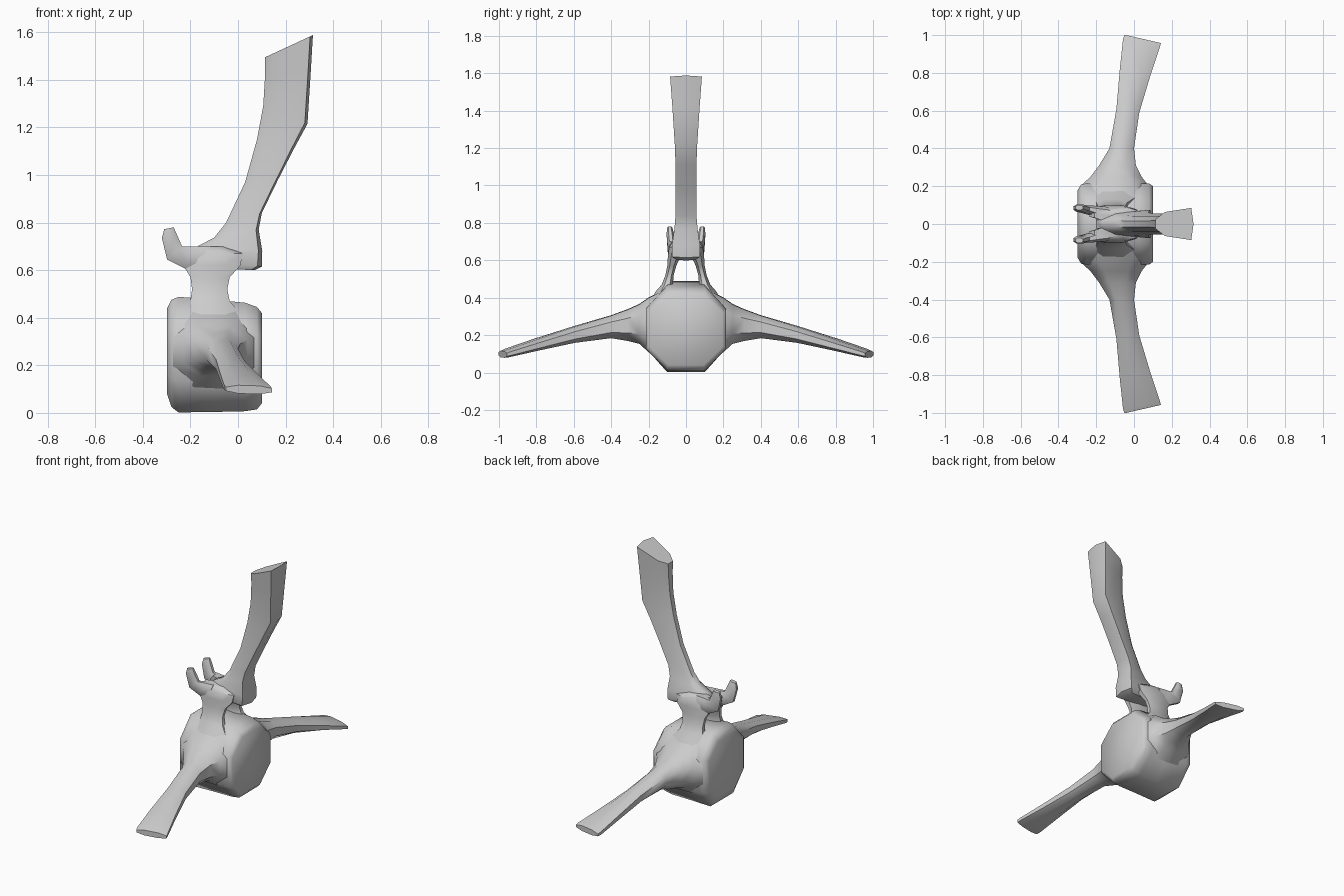
import bpy, bmesh
from mathutils import Vector

cube = bpy.data.objects.get("Cube")
if cube:
    bpy.data.objects.remove(cube, do_unlink=True)

bone = bpy.data.materials.new("bone grey")
bone.use_nodes = True
grey = (0.6, 0.6, 0.6, 1)
bone.diffuse_color = grey
shader = next(n for n in bone.node_tree.nodes if n.type == 'BSDF_PRINCIPLED')
shader.inputs["Base Color"].default_value = grey
shader.inputs["Roughness"].default_value = 0.8

# Unit outlines: an even octagon, and a blade that is thicker at its rear edge
OCTAGON = [(1, .47), (.47, 1), (-.47, 1), (-1, .47),
           (-1, -.47), (-.47, -1), (.47, -1), (1, -.47)]
BLADE = [(1, 0), (.88, 1), (-.5, .75), (-1, .3),
         (-1, -.3), (-.5, -.75), (.88, -1)]


def loft(name, outline, sections, angle=0.75):
    """Skin an outline through sections of (centre, half axis u, half axis v)."""
    bm = bmesh.new()
    rings = []
    for c, u, v in sections:
        c, u, v = Vector(c), Vector(u), Vector(v)
        rings.append([bm.verts.new(c + u * a + v * b) for a, b in outline])
    n = len(outline)
    for lo, hi in zip(rings, rings[1:]):
        for i in range(n):
            j = (i + 1) % n
            bm.faces.new((lo[i], lo[j], hi[j], hi[i]))
    bm.faces.new(rings[0])
    bm.faces.new(rings[-1])
    bmesh.ops.recalc_face_normals(bm, faces=bm.faces)
    mesh = bpy.data.meshes.new(name)
    bm.to_mesh(mesh)
    bm.free()
    mesh.materials.append(bone)
    obj = bpy.data.objects.new(name, mesh)
    bpy.context.collection.objects.link(obj)
    bpy.ops.object.select_all(action='DESELECT')
    obj.select_set(True)
    bpy.context.view_layer.objects.active = obj
    bpy.ops.object.shade_smooth_by_angle(angle=angle)
    return obj


# Spool-shaped body lying along x: position, centre height, half width, half height
body = [(-.298, .26, .18, .18), (-.28, .25, .21, .225), (-.25, .245, .215, .243),
        (-.1, .24, .21, .236), (.03, .235, .215, .228), (.08, .23, .215, .215),
        (.1, .23, .20, .19)]
loft("vertebra_body", OCTAGON,
     [((x, 0, z), (0, w, 0), (0, 0, h)) for x, z, w, h in body], 0.9)

# Tall swept-back spine: front edge x z, rear edge x z, half width
spine = [(-.17, .61, .07, .6, .05), (-.2, .66, .1, .615, .075),
         (-.17, .7, .102, .68, .075), (-.1, .737, .087, .77, .062),
         (-.05, .8, .1, .84, .056), (.03, .97, .168, .98, .055),
         (.08, .115 * 10, .235, 1.11, .056), (.106, 1.29, .292, 1.215, .06),
         (.114, 1.42, .305, 1.42, .073), (.114, 1.495, .315, 1.588, .085)]
loft("spine", BLADE,
     [(((a + c) / 2, 0, (b + d) / 2), ((c - a) / 2, 0, (d - b) / 2), (0, w, 0))
      for a, b, c, d, w in spine])

for side, s in (("left", -1), ("right", 1)):
    # Side wing: y, x range, z range, backward skew of the section
    wing = [(.12, -.29, .09, .07, .44, 0), (.2, -.285, .08, .11, .40, 0),
            (.25, -.23, .04, .155, .365, 0), (.31, -.185, .01, .17, .338, 0),
            (.4, -.13, 0, .185, .305, 0), (.6, -.093, .028, .16, .245, -.01),
            (.8, -.075, .085, .118, .18, -.02), (.96, -.058, .138, .082, .125, -.02),
            (.98, -.05, .142, .08, .115, -.022)]
    loft(side + "_wing", OCTAGON,
         [(((a + b) / 2, s * y, (lo + hi) / 2), ((b - a) / 2, s * k, -.003),
           (0, 0, (hi - lo) / 2)) for y, a, b, lo, hi, k in wing])

    # Arch pillar: z, x range, inner and outer y
    pillar = [(.36, -.24, .03, .05, .20), (.43, -.22, 0, .055, .165),
              (.47, -.2, -.035, .07, .13), (.52, -.193, -.045, .066, .11),
              (.57, -.2, -.035, .052, .1), (.62, -.23, .01, .03, .097),
              (.67, -.235, .02, .02, .09), (.7, -.21, -.06, .02, .07)]
    loft(side + "_arch_pillar", OCTAGON,
         [(((a + b) / 2, s * (i + o) / 2, z), ((b - a) / 2, 0, 0),
           (0, (o - i) / 2, 0)) for z, a, b, i, o in pillar])

    # Upturned prong at the front: lower x z, upper x z, centre y, half thickness
    prong = [(-.15, .6, -.13, .7, .06, .03), (-.22, .605, -.19, .7, .068, .028),
             (-.298, .645, -.235, .7, .079, .02), (-.32, .735, -.255, .745, .084, .02),
             (-.31, .772, -.27, .78, .087, .013)]
    loft(side + "_prong", OCTAGON,
         [(((a + c) / 2, s * y, (b + d) / 2), ((c - a) / 2, 0, (d - b) / 2),
           (0, t, 0)) for a, b, c, d, y, t in prong])
